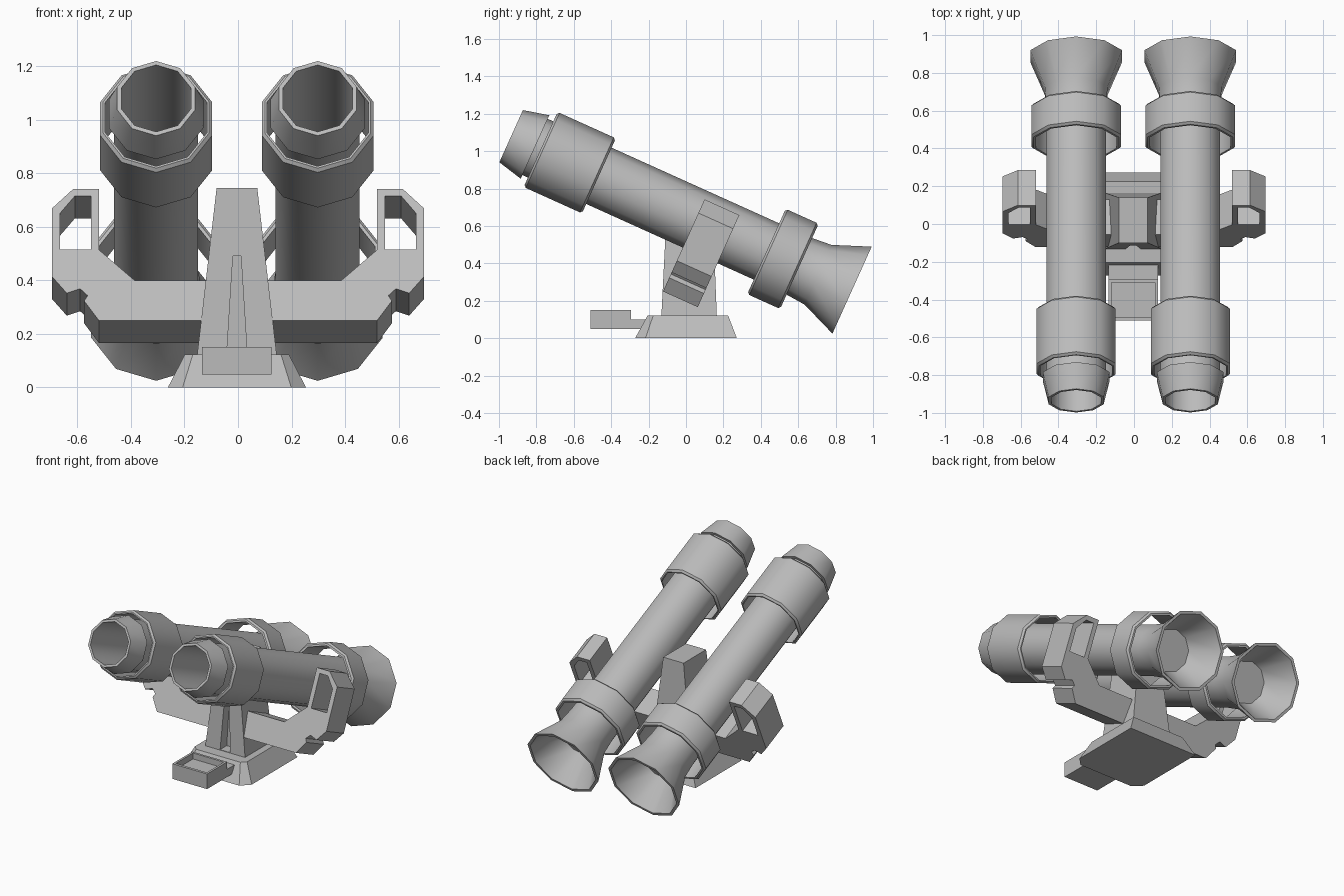
import bpy, bmesh, math
from mathutils import Vector

cube = bpy.data.objects.get("Cube")
if cube:
    bpy.data.objects.remove(cube, do_unlink=True)

grey = bpy.data.materials.new("plain_grey")
grey.use_nodes = True
COLOUR = (0.5, 0.5, 0.5, 1)
grey.diffuse_color = COLOUR
grey.node_tree.nodes["Principled BSDF"].inputs["Base Color"].default_value = COLOUR

# Tilted frame shared by barrels and arms
TILT = math.radians(24.3)
ALONG = Vector((0, math.cos(TILT), -math.sin(TILT)))
UP = Vector((0, math.sin(TILT), math.cos(TILT)))
SIDE = Vector((1, 0, 0))
MUZZLE = Vector((0, -0.935, 1.08))
ARM_FOOT = Vector((0, -0.123, 0.25))
MID = -0.004
SIDES = 10


def finish(name, bm, smooth=False):
    bmesh.ops.remove_doubles(bm, verts=bm.verts, dist=1e-5)
    bmesh.ops.recalc_face_normals(bm, faces=bm.faces)
    mesh = bpy.data.meshes.new(name)
    bm.to_mesh(mesh)
    bm.free()
    mesh.materials.append(grey)
    ob = bpy.data.objects.new(name, mesh)
    bpy.context.collection.objects.link(ob)
    if smooth:
        bpy.ops.object.select_all(action='DESELECT')
        ob.select_set(True)
        bpy.context.view_layer.objects.active = ob
        bpy.ops.object.shade_smooth_by_angle(angle=math.radians(40))
    return ob


def loft(name, lower, upper):
    """Solid between two matching outlines."""
    bm = bmesh.new()
    a = [bm.verts.new(p) for p in lower]
    b = [bm.verts.new(p) for p in upper]
    bm.faces.new(a)
    bm.faces.new(b)
    for i in range(len(a)):
        j = (i + 1) % len(a)
        bm.faces.new((a[i], a[j], b[j], b[i]))
    return finish(name, bm)


def revolve(name, x, profile, closed):
    """Turn (radius, distance) points around the barrel axis."""
    bm = bmesh.new()
    rings = []
    for r, s in profile:
        centre = MUZZLE + ALONG * s + SIDE * x
        ring = []
        for k in range(SIDES):
            a = math.tau * k / SIDES
            ring.append(bm.verts.new(centre + (UP * math.cos(a) + SIDE * math.sin(a)) * r))
        rings.append(ring)
    pairs = list(zip(rings, rings[1:]))
    if closed:
        pairs.append((rings[-1], rings[0]))
    for a, b in pairs:
        for i in range(SIDES):
            j = (i + 1) % SIDES
            bm.faces.new((a[i], a[j], b[j], b[i]))
    bmesh.ops.dissolve_degenerate(bm, dist=1e-5, edges=bm.edges)
    return finish(name, bm, True)


def rect(x, y0, y1, z):
    return [(MID - x, y0, z), (MID + x, y0, z), (MID + x, y1, z), (MID - x, y1, z)]


def cut(ob, cutter):
    mod = ob.modifiers.new("cut", 'BOOLEAN')
    mod.operation = 'DIFFERENCE'
    mod.solver = 'EXACT'
    mod.object = cutter
    cutter.hide_render = True
    cutter.hide_viewport = True
    cutter.display_type = 'WIRE'


def sleeve(name, x, r, s0, s1, wall):
    c = 0.012
    revolve(name, x, [(r - wall, s0), (r - c, s0), (r, s0 + c), (r, s1 - c),
                      (r - c, s1), (r - wall, s1)], True)


# Barrels with muzzle, bore and rear flare, plus their hollow sleeves
BARREL = [(0, 0.8), (0.137, 0.8), (0.137, 0), (0.153, 0), (0.186, 0.14), (0.165, 0.14),
          (0.165, 1.68), (0.175, 1.8), (0.255, 2), (0.236, 2), (0.135, 1.8), (0, 1.8)]
for side, sign in (("right", -1), ("left", 1)):
    x = MID + sign * 0.302
    revolve(side + "_barrel", x, BARREL, False)
    sleeve(side + "_front_sleeve", x, 0.22, 0.173, 0.515, 0.02)
    sleeve(side + "_rear_sleeve", x, 0.25, 1.498, 1.691, 0.025)

# Side arms with an open window near the top
ARM = [(0.1, 0), (0.52, 0), (0.575, 0.08), (0.562, 0.102), (0.59, 0.13), (0.64, 0.112),
       (0.695, 0.18), (0.695, 0.46), (0.615, 0.54), (0.52, 0.54), (0.52, 0.29),
       (0.385, 0.163), (0.1, 0.163)]
WINDOW = [(0.55, 0.29), (0.665, 0.29), (0.665, 0.44), (0.61, 0.51), (0.55, 0.51)]


def arm_prism(name, outline, sign, d0, d1):
    ends = [[ARM_FOOT + SIDE * (sign * x) + UP * u + ALONG * d for x, u in outline]
            for d in (d0, d1)]
    return loft(name, *ends)


for side, sign in (("right", -1), ("left", 1)):
    arm = arm_prism(side + "_arm", ARM, sign, 0, 0.204)
    cut(arm, arm_prism(side + "_window_cutter", WINDOW, sign, -0.1, 0.3))


# Base plate with sloped sides and cut front corners
def base_outline(x, y0, y1, z, c):
    return [(MID + px, py, z) for px, py in
            ((c - x, y0), (x - c, y0), (x, y0 + c), (x, y1), (-x, y1), (-x, y0 + c))]


loft("base", base_outline(0.258, -0.272, 0.272, 0, 0.055),
     base_outline(0.195, -0.205, 0.225, 0.122, 0.03))

# Tapered post with a front slot
post = loft("post", rect(0.15, -0.132, 0.165, 0.11), rect(0.076, -0.1, 0.14, 0.745))
cut(post, loft("slot_cutter", rect(0.038, -0.2, -0.06, 0.125), rect(0.015, -0.2, -0.06, 0.49)))

# Foot tray in front, joined to the base by a lower step
tray = loft("foot_tray", rect(0.13, -0.51, -0.295, 0.048), rect(0.13, -0.51, -0.295, 0.15))
cut(tray, loft("tray_cutter", rect(0.115, -0.492, -0.31, 0.11), rect(0.115, -0.492, -0.31, 0.2)))
loft("tray_step", rect(0.13, -0.3, -0.2, 0.048), rect(0.13, -0.3, -0.2, 0.1))
